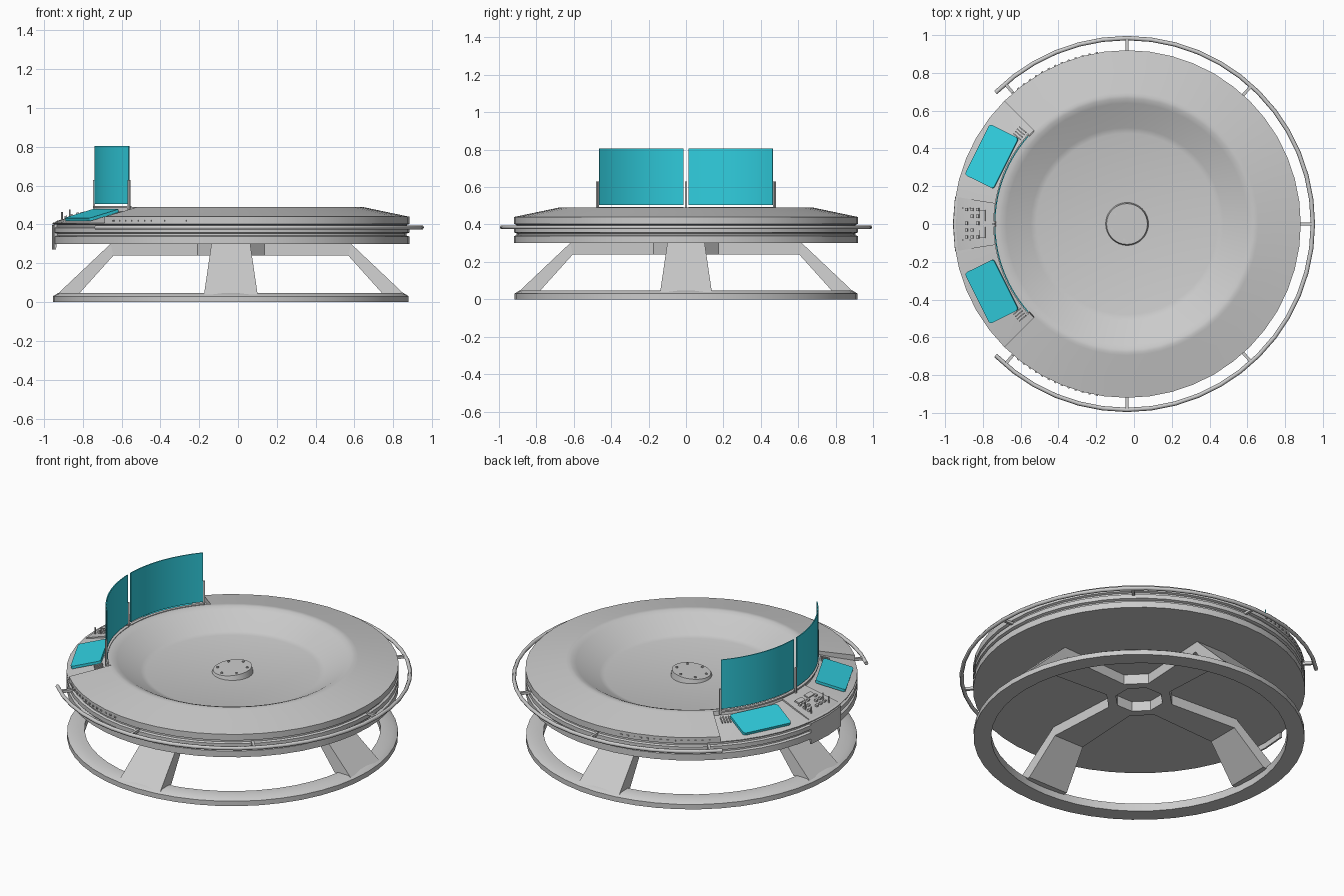
import bpy, bmesh, math
from mathutils import Matrix, Vector

if "Cube" in bpy.data.objects:
    bpy.data.objects.remove(bpy.data.objects["Cube"])

CX = -0.037          # axis of the round body
SEG = 48

teal = bpy.data.materials.new("teal")
teal.diffuse_color = (0.03, 0.62, 0.74, 1)
teal.use_nodes = True
teal.node_tree.nodes["Principled BSDF"].inputs["Base Color"].default_value = teal.diffuse_color


def polar(r, deg, z=0.0):
    a = math.radians(deg)
    return Vector((CX + r * math.cos(a), r * math.sin(a), z))


def finish(bm, name, mat=None, smooth=38):
    bmesh.ops.remove_doubles(bm, verts=bm.verts, dist=1e-5)
    bmesh.ops.recalc_face_normals(bm, faces=bm.faces)
    me = bpy.data.meshes.new(name)
    bm.to_mesh(me)
    bm.free()
    ob = bpy.data.objects.new(name, me)
    bpy.context.collection.objects.link(ob)
    if mat:
        me.materials.append(mat)
    if smooth:
        bpy.ops.object.select_all(action='DESELECT')
        ob.select_set(True)
        bpy.context.view_layer.objects.active = ob
        bpy.ops.object.shade_smooth_by_angle(angle=math.radians(smooth))
    return ob


def sweep(name, stations, full=False, closed=True, mat=None):
    """Bridge (angle, profile) stations around the axis."""
    bm = bmesh.new()
    rings = [[bm.verts.new(polar(r, a, z)) for r, z in prof] for a, prof in stations]
    n = len(rings[0])
    m = len(rings)
    for i in range(m if full else m - 1):
        A, B = rings[i], rings[(i + 1) % m]
        for j in range(n if closed else n - 1):
            k = (j + 1) % n
            bm.faces.new((A[j], A[k], B[k], B[j]))
    if not full:
        bm.faces.new(rings[0])
        bm.faces.new(rings[-1])
    bmesh.ops.dissolve_degenerate(bm, dist=1e-5, edges=bm.edges)
    return finish(bm, name, mat)


def arc(prof, a0, a1, n):
    return [(a0 + (a1 - a0) * i / n, prof) for i in range(n + 1)]


def box(name, size, loc, rot=(0, 0, 0), bevel=0.0, mat=None):
    bm = bmesh.new()
    bmesh.ops.create_cube(bm, size=1)
    bmesh.ops.scale(bm, vec=size, verts=bm.verts)
    if bevel:
        up = [e for e in bm.edges if abs(e.verts[0].co.z - e.verts[1].co.z) > 1e-4]
        bmesh.ops.bevel(bm, geom=up, offset=bevel, segments=3, affect='EDGES', profile=0.5)
    ob = finish(bm, name, mat, 0)
    ob.location, ob.rotation_euler = loc, rot
    return ob


def cylinder(name, r, h, loc, rot=(0, 0, 0), n=12):
    bm = bmesh.new()
    bmesh.ops.create_cone(bm, cap_ends=True, segments=n, radius1=r, radius2=r, depth=h)
    ob = finish(bm, name)
    ob.location, ob.rotation_euler = loc, rot
    return ob


# round body: grooved side, sloping top and bowl; a lowered console on the -x quarter
side = [(0, .30), (.92, .30), (.92, .338), (.905, .343), (.905, .353), (.92, .358),
        (.92, .383), (.907, .388), (.907, .398), (.92, .403)]
bowl = [(.665, .488), (.64, .479), (.51, .403), (.48, .395), (0, .394)]
main = side + [(.92, .44), (.80, .465), (.70, .486), (.695, .487), (.68, .49)] + bowl
desk = side + [(.92, .408), (.80, .438), (.70, .466), (.695, .49), (.68, .49)] + bowl
sweep("bowl_body", arc(main, -135, 135, 36) + arc(desk, 135, 225, 12), full=True, closed=False)

# base ring
ring = [(.917, 0), (.917, .03), (.89, .047), (.82, .047), (.82, 0)]
sweep("base_ring", arc(ring, 0, 360, SEG)[:-1], full=True)

# octagonal hub under the body
hub = [(.19, .24), (.19, .30), (.135, .30), (.135, .24)]
sweep("underside_hub", arc(hub, 22.5, 382.5, 8)[:-1], full=True)

# four legs, each running inward as an arm to the hub: (radius, z, half width)
leg = [(.895, .04, .138), (.62, .30, .10), (.165, .30, .075),
       (.165, .24, .075), (.605, .24, .10), (.785, .04, .135)]
for i, nm in enumerate(("right", "back", "left", "front")):
    bm = bmesh.new()
    R = Matrix.Translation((CX, 0, 0)) @ Matrix.Rotation(i * math.pi / 2, 4, 'Z')
    A = [bm.verts.new(R @ Vector((r, w, z))) for r, z, w in leg]
    B = [bm.verts.new(R @ Vector((r, -w, z))) for r, z, w in leg]
    for j in range(6):
        k = (j + 1) % 6
        bm.faces.new((A[j], A[k], B[k], B[j]))
    for V in (A, B):
        bm.faces.new((V[0], V[1], V[4], V[5]))
        bm.faces.new((V[1], V[2], V[3], V[4]))
    finish(bm, nm + "_leg", smooth=0)

# guard rail and its brackets
cu = bpy.data.curves.new("guard_rail", 'CURVE')
cu.dimensions = '3D'
cu.bevel_depth, cu.bevel_resolution, cu.use_fill_caps = .0115, 1, True
sp = cu.splines.new('POLY')
sp.points.add(36)
for i, p in enumerate(sp.points):
    p.co = (*polar(.984, -135 + 7.5 * i, .385), 1)
bpy.context.collection.objects.link(bpy.data.objects.new("guard_rail", cu))
for a in (-131, -90, -48, 0, 48, 90, 131):
    box("rail_bracket", (.08, .016, .016), polar(.943, a, .385), (0, 0, math.radians(a)))

# centre drain: disc with a slanted lid and bolts
bm = bmesh.new()
bmesh.ops.create_cone(bm, cap_ends=True, segments=32, radius1=.115, radius2=.108, depth=.03)
for v in bm.verts:
    if v.co.z > 0:
        v.co.z += .10 * (v.co.x + .6 * v.co.y)
drain = finish(bm, "drain_cap")
drain.location = (CX, 0, .405)
for i in range(6):
    p = polar(.085, 60 * i + 20)
    cylinder("drain_bolt", .007, .008, (p.x, p.y, .422 + .10 * (p.x - CX + .6 * p.y)), n=8)

# central control panel with hanging lip
panel = [(.922, .27), (.922, .395), (.90, .418), (.70, .476), (.70, .45), (.90, .39), (.912, .27)]
sweep("control_panel", arc(panel, 171, 189, 2))
TILT = .28


def panel_z(r):
    return .418 + (.90 - r) * .29


for r in (.85, .82, .79):
    for j in range(5):
        if (j + round(r * 100)) % 4:
            p = polar(r, 180)
            box("panel_button", (.014, .016, .016), (p.x, -.07 + .037 * j, panel_z(r) + .004), (0, -TILT, 0))
for s in (-1, 1):
    p = polar(.765, 180)
    box("switch_plate", (.03, .06, .008), (p.x, s * .045, panel_z(.765) + .003), (0, -TILT, 0))
    for r in (.83, .87):
        p = polar(r, 180)
        cylinder("panel_lever", .004, .04, (p.x, s * .085, panel_z(r) + .018), n=8)

# teal pads and curved glass screens either side of the panel
for s, nm in ((1, "back"), (-1, "front")):
    a = 180 - s * 26.5
    box(nm + "_touch_pad", (.175, .30, .016), polar(.80, a, .449),
        (0, .27, math.radians(a)), .015, teal)
    glass = [(.697, .505), (.703, .505), (.703, .805), (.697, .805)]
    sweep(nm + "_screen", arc(glass, 180 - s * 1.2, 180 - s * 41.5, 14), mat=teal)
    foot = [(.69, .485), (.708, .485), (.708, .494), (.69, .494)]
    sweep(nm + "_screen_foot", arc(foot, 180 - s, 180 - s * 42, 14))
    # end vents beside each pad
    for j in range(4):
        box("vent_slat", (.05, .006, .008), polar(.745, 180 - s * (38.5 + 1.2 * j), .458),
            (0, .27, math.radians(180 - s * 40)))

# screen posts
for a in (138, 180, 222):
    box("screen_post", (.010, .012, .155), polar(.706, a, .552), (0, 0, math.radians(a)))

# small rivets along the side groove
for s in (-1, 1):
    for j in range(14):
        a = s * (100 + 2.4 * j)
        box("side_rivet", (.008, .012, .008), polar(.92, a, .42), (0, 0, math.radians(a)))
